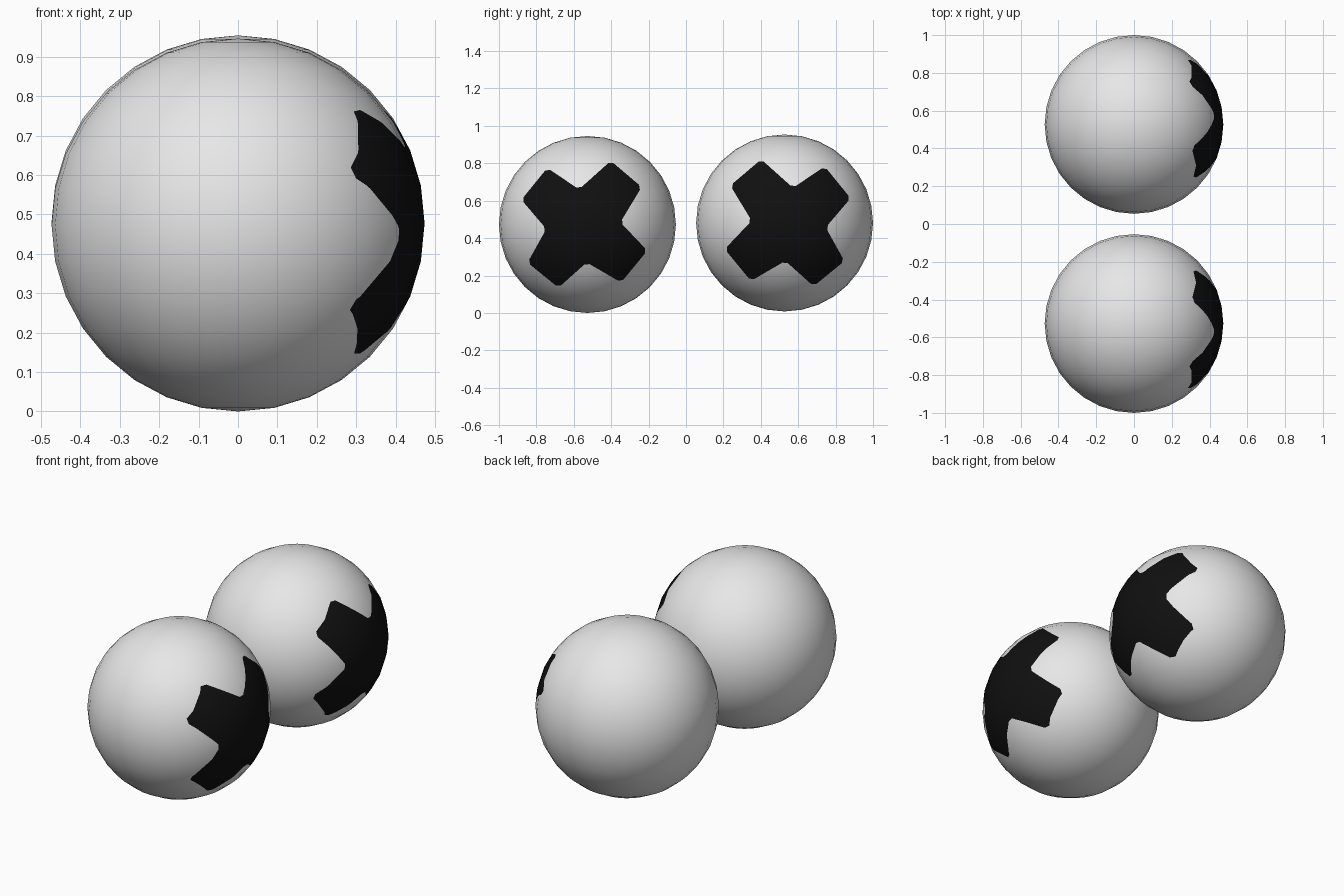
import bpy, bmesh, math
from mathutils import Vector

if "Cube" in bpy.data.objects:
    bpy.data.objects.remove(bpy.data.objects["Cube"])

R = 0.473


def material(name, value):
    m = bpy.data.materials.new(name)
    m.diffuse_color = (value, value, value, 1)
    m.use_nodes = True
    m.node_tree.nodes["Principled BSDF"].inputs["Base Color"].default_value = m.diffuse_color
    return m


pale = material("pale_grey", 0.8)
black = material("black", 0.005)

# Outline of the cross seen from +x, relative to the ball centre (y, z)
CROSS = [(-.215, .302), (-.045, .188), (.125, .340), (.290, .200),
         (.176, .012), (.320, -.140), (.180, -.310), (-.004, -.203),
         (-.155, -.338), (-.320, -.204), (-.220, -.024), (-.353, .132)]


def soften(points, size):
    """Trim every corner of the outline a little."""
    pts = [Vector(p) for p in points]
    out = []
    for i, p in enumerate(pts):
        for q in (pts[i - 1], pts[(i + 1) % len(pts)]):
            out.append(p + (q - p).normalized() * size)
    return out


def inside(p, poly):
    hit = False
    for i, b in enumerate(poly):
        a = poly[i - 1]
        if (a.y > p.y) != (b.y > p.y):
            if p.x < a.x + (p.y - a.y) / (b.y - a.y) * (b.x - a.x):
                hit = not hit
    return hit


def marked_ball(name, side, z):
    outline = [Vector((p.x * -side, p.y)) for p in soften(CROSS, 0.018)]
    bm = bmesh.new()
    bmesh.ops.create_uvsphere(bm, u_segments=32, v_segments=16, radius=R)
    # Cut the outline into the +x side of the ball
    for i, b in enumerate(outline):
        a = outline[i - 1]
        d = b - a
        mid = (a + b) / 2
        reach = d.length / 2 + 0.1
        faces = []
        for f in bm.faces:
            c = f.calc_center_median()
            if c.x > 0.15 and (Vector((c.y, c.z)) - mid).length < reach:
                faces.append(f)
        geom = faces + list({e for f in faces for e in f.edges}) \
            + list({v for f in faces for v in f.verts})
        bmesh.ops.bisect_plane(bm, geom=geom, dist=1e-5,
                               plane_co=(0, a.x, a.y),
                               plane_no=(0, -d.y, d.x))
    # Faces within the outline are black
    for f in bm.faces:
        c = f.calc_center_median()
        f.smooth = True
        f.material_index = int(c.x > 0 and inside(Vector((c.y, c.z)), outline))
    me = bpy.data.meshes.new(name)
    bm.to_mesh(me)
    bm.free()
    me.materials.append(pale)
    me.materials.append(black)
    # Radial normals keep the cut ball evenly smooth
    me.normals_split_custom_set_from_vertices(
        [v.co.normalized() for v in me.vertices])
    ob = bpy.data.objects.new(name, me)
    ob.location = (0, side * 0.527, z)
    bpy.context.collection.objects.link(ob)


marked_ball("front_eyeball", -1, 0.473)
marked_ball("back_eyeball", 1, 0.481)
